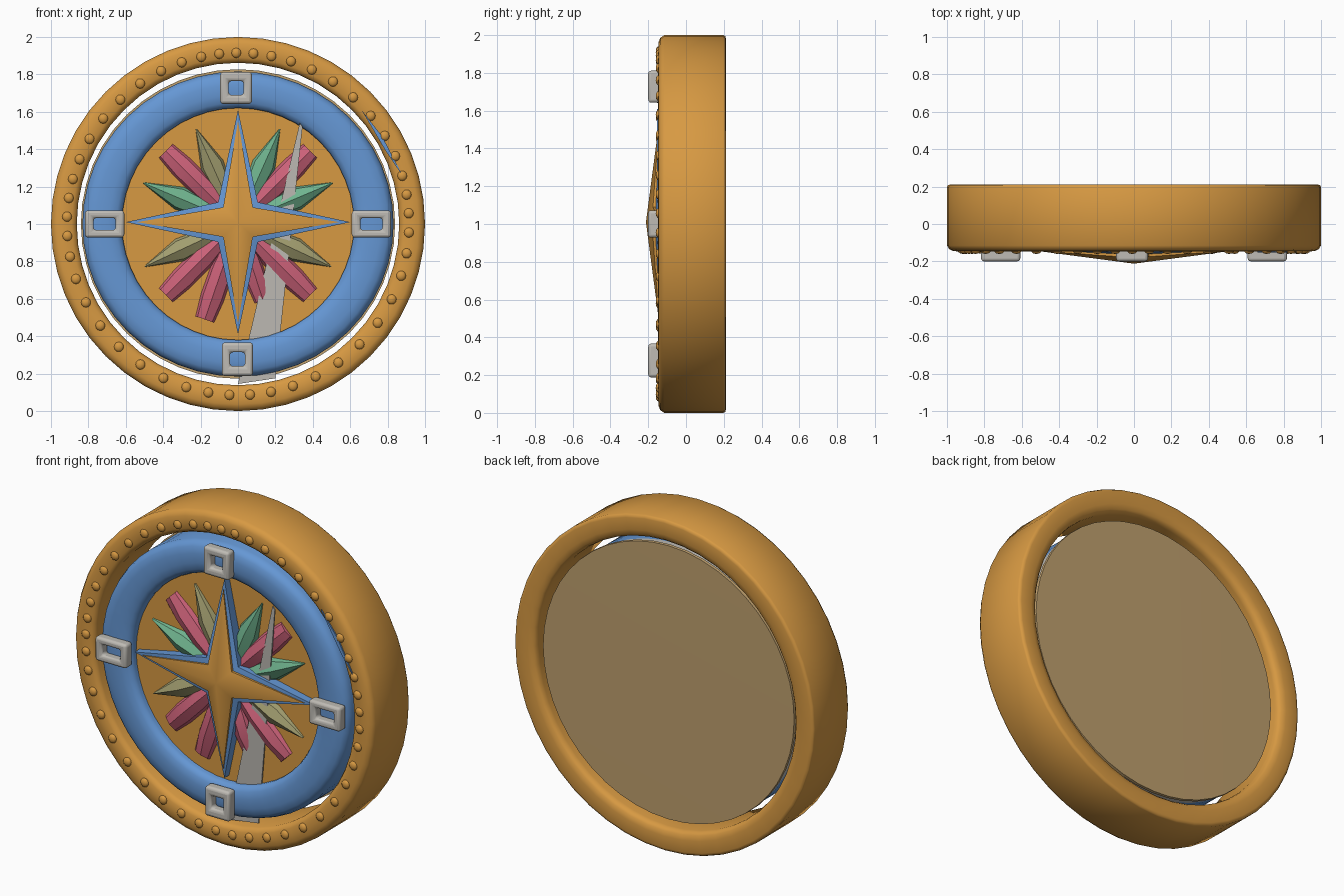
import bpy, bmesh, math
from math import cos, sin, radians, tau
from mathutils import Vector

if "Cube" in bpy.data.objects:
    bpy.data.objects.remove(bpy.data.objects["Cube"])

CENTRE = 1.0
FACE = -0.085


def material(name, rgb):
    m = bpy.data.materials.new(name)
    m.use_nodes = True
    m.diffuse_color = (*rgb, 1)
    node = m.node_tree.nodes["Principled BSDF"]
    node.inputs["Base Color"].default_value = (*rgb, 1)
    node.inputs["Roughness"].default_value = 0.6
    return m


GOLD = material("gold", (0.68, 0.32, 0.055))
BLUE = material("blue", (0.13, 0.31, 0.66))
PINK = material("rose pink", (0.60, 0.12, 0.19))
GREEN = material("sea green", (0.16, 0.45, 0.27))
OLIVE = material("olive", (0.36, 0.34, 0.16))
GREY = material("light grey", (0.52, 0.50, 0.46))
TAN = material("back tan", (0.52, 0.35, 0.155))


def finish(bm, name, mat, smooth=None):
    bmesh.ops.remove_doubles(bm, verts=bm.verts, dist=1e-5)
    bmesh.ops.recalc_face_normals(bm, faces=bm.faces)
    mesh = bpy.data.meshes.new(name)
    bm.to_mesh(mesh)
    bm.free()
    mesh.materials.append(mat)
    ob = bpy.data.objects.new(name, mesh)
    bpy.context.collection.objects.link(ob)
    if smooth:
        bpy.ops.object.select_all(action="DESELECT")
        ob.select_set(True)
        bpy.context.view_layer.objects.active = ob
        bpy.ops.object.shade_smooth_by_angle(angle=radians(smooth))
    return ob


def lathe(name, profile, mat, closed=True, flatten=1.0):
    """Spin (radius, y) points around the axis; flatten squeezes the outer edge in z."""
    bm = bmesh.new()
    vs = [bm.verts.new((r, y, CENTRE)) for r, y in profile]
    pairs = list(zip(vs, vs[1:] + vs[:1]))
    edges = [bm.edges.new(p) for p in (pairs if closed else pairs[:-1])]
    bmesh.ops.spin(bm, geom=vs + edges, cent=(0, 0, CENTRE), axis=(0, 1, 0),
                   angle=tau, steps=48)
    for v in bm.verts:
        if math.hypot(v.co.x, v.co.z - CENTRE) > 0.72:
            v.co.z = CENTRE + (v.co.z - CENTRE) * flatten
    return finish(bm, name, mat, 50)


def plate(name, outline, y, mat, thick=0.008):
    """Thin sheet from (x, z) points; y may vary with height."""
    bm = bmesh.new()
    front = bm.faces.new([bm.verts.new((x, y(z), z)) for x, z in outline])
    back = bmesh.ops.extrude_face_region(bm, geom=[front], use_keep_orig=True)["geom"]
    for v in back:
        if isinstance(v, bmesh.types.BMVert):
            v.co.y += thick
    return finish(bm, name, mat)


def star(name, tip, notch, y_tip, y_notch, y_apex, y_base, mat):
    """Four pointed star with soft ridges and upright side walls."""
    bm = bmesh.new()
    c = CENTRE + 0.01
    apex = bm.verts.new((0, y_apex, c))
    top, low = [], []
    for i in range(8):
        r, y = (notch, y_notch) if i % 2 else (tip, y_tip)
        a = i * tau / 8
        top.append(bm.verts.new((r * cos(a), y, c + r * sin(a))))
        low.append(bm.verts.new((r * cos(a), y_base, c + r * sin(a))))
    for i in range(8):
        j = (i + 1) % 8
        bm.faces.new((apex, top[i], top[j]))
        bm.faces.new((top[i], low[i], low[j], top[j]))
    bm.faces.new(low)
    return finish(bm, name, mat, 50)


def petal(name, angle, stations, mat):
    """Ridged petal; each station is (distance, half width, ridge y)."""
    bm = bmesh.new()
    a = radians(angle)
    out, side = Vector((cos(a), 0, sin(a))), Vector((-sin(a), 0, cos(a)))
    rings = []
    for d, w, y in stations:
        p = out * d + Vector((0, 0, CENTRE + 0.005))
        row = [(-w, FACE), (-w * 0.8, (y + FACE) / 2), (0, y),
               (w * 0.8, (y + FACE) / 2), (w, FACE)]
        rings.append([bm.verts.new(p + side * s + Vector((0, h, 0))) for s, h in row])
    for r0, r1 in zip(rings, rings[1:]):
        for k in range(5):
            n = (k + 1) % 5
            bm.faces.new((r0[k], r0[n], r1[n], r1[k]))
    bm.faces.new(rings[0])
    bm.faces.new(rings[-1])
    return finish(bm, name, mat, 30)


def buckle(name, x, z, w, h, hole_w, hole_h):
    """Rounded rectangular frame."""
    bm = bmesh.new()
    loops = []
    for hw, hh, y in ((w, h, -0.135), (w, h, -0.2),
                      (hole_w, hole_h, -0.2), (hole_w, hole_h, -0.135)):
        loops.append([bm.verts.new((x + sx * hw / 2, y, z + sz * hh / 2))
                      for sx, sz in ((-1, -1), (1, -1), (1, 1), (-1, 1))])
    for a, b in zip(loops, loops[1:] + loops[:1]):
        for k in range(4):
            n = (k + 1) % 4
            bm.faces.new((a[k], a[n], b[n], b[k]))
    ob = finish(bm, name, GREY, 50)
    bev = ob.modifiers.new("rounding", "BEVEL")
    bev.width, bev.segments = 0.016, 3
    return ob


# Outer rim with softly rounded lips
lathe("outer_rim", [(0.862, 0.17), (0.862, -0.115), (0.872, -0.133), (0.89, -0.143),
                    (0.93, -0.147), (0.965, -0.145), (0.987, -0.135), (1.0, -0.115),
                    (1.0, 0.198), (0.994, 0.208), (0.98, 0.212), (0.91, 0.211),
                    (0.88, 0.204), (0.867, 0.19)], GOLD)

# Studs, packed closer near the four axes
bm = bmesh.new()
STUDS = 47
for i in range(STUDS):
    t = tau * i / STUDS
    a = t - 0.045 * sin(4 * t) - 0.08 * sin(t) - 0.01
    made = bmesh.ops.create_uvsphere(bm, u_segments=10, v_segments=6, radius=0.027)
    for v in made["verts"]:
        v.co = Vector((v.co.x + 0.915 * sin(a), v.co.y * 0.6 - 0.144,
                       v.co.z + CENTRE + 0.915 * cos(a)))
finish(bm, "rim_studs", GOLD, 60)

# Blue inner ring, face disc and back plates
lathe("blue_ring", [(0.62, 0.1), (0.62, -0.105), (0.628, -0.124), (0.65, -0.139),
                    (0.69, -0.147), (0.76, -0.147), (0.80, -0.138), (0.822, -0.122),
                    (0.832, -0.095), (0.832, 0.1)], BLUE, flatten=0.98)
lathe("face_disc", [(0, FACE), (0.64, FACE), (0.64, 0.1), (0, 0.1)], GOLD, closed=False)
lathe("edge_disc", [(0, 0.1), (0.832, 0.1), (0.832, 0.15), (0, 0.15)], GREY,
      closed=False, flatten=0.98)
lathe("back_plate", [(0, 0.15), (0.84, 0.15), (0.838, 0.166), (0, 0.17)], TAN,
      closed=False, flatten=0.985)

# Petals between the star arms
leaf = [(0.1, 0.045, -0.12), (0.34, 0.064, -0.14), (0.55, 0.003, -0.1)]
bar = [(0.1, 0.04, -0.12), (0.26, 0.062, -0.138), (0.42, 0.064, -0.133), (0.545, 0.052, -0.105)]
short_bar = [(d * 0.8, w * 0.9, y) for d, w, y in bar]
for angle in (23, 66, 157):
    petal(f"green_petal_{angle}", angle, leaf, GREEN)
for angle in (114, 205, 335):
    petal(f"olive_petal_{angle}", angle, leaf, OLIVE)
for angle in (45, 135, 225, 315, 251):
    petal(f"pink_petal_{angle}", angle, bar, PINK)
petal("short_pink_petal", 288, short_bar, PINK)

# Slanted needle behind the star
plate("needle", [(0.0, 0.145), (0.2, 0.175), (0.345, 1.52), (0.33, 1.54)],
      lambda z: -0.09 - 0.038 * (z - 0.15), GREY)

# Compass star: blue border below a gold ridged star
star("star_border", 0.6, 0.15, -0.13, -0.15, -0.19, FACE + 0.01, BLUE)
star("star", 0.54, 0.112, -0.141, -0.175, -0.212, -0.13, GOLD)

# Four buckles on the ring
buckle("top_buckle", -0.01, 1.727, 0.17, 0.17, 0.08, 0.075)
buckle("bottom_buckle", -0.003, 0.277, 0.165, 0.18, 0.08, 0.075)
for side, name in ((1, "left_buckle"), (-1, "right_buckle")):
    buckle(name, side * 0.713, 1.0, 0.21, 0.145, 0.118, 0.065)

# Blue sliver lying along the rim edge
plate("ring_sliver", [(0.66, 1.61), (0.77, 1.47), (0.885, 1.25), (0.79, 1.39)],
      lambda z: -0.153, BLUE)
